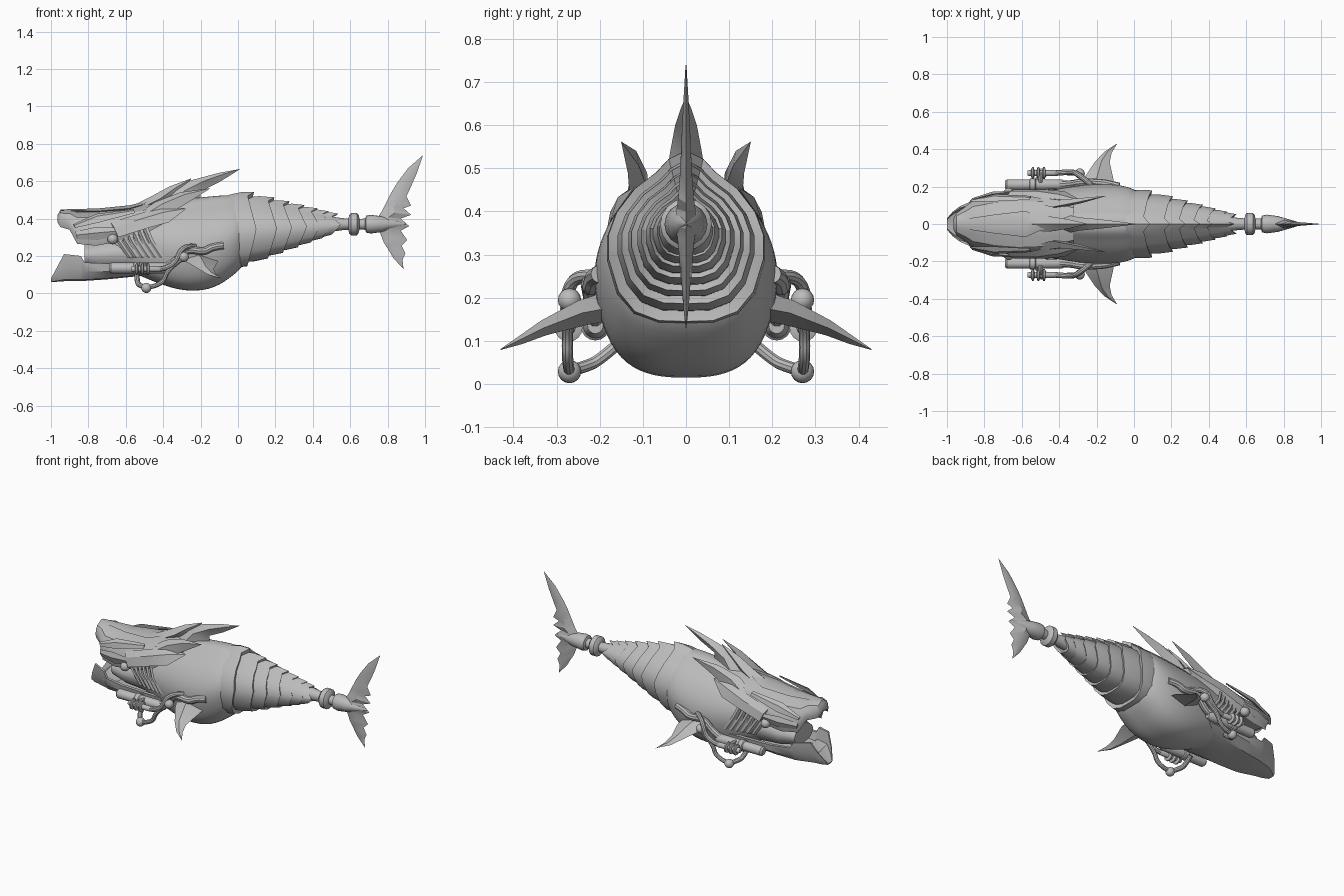
import bpy, bmesh, math
from mathutils import Vector

if "Cube" in bpy.data.objects:
    bpy.data.objects.remove(bpy.data.objects["Cube"])

grey = bpy.data.materials.new("plain grey")
grey.use_nodes = True
grey.diffuse_color = (0.5, 0.5, 0.5, 1)
grey.node_tree.nodes["Principled BSDF"].inputs["Base Color"].default_value = (0.5, 0.5, 0.5, 1)
made = []


def add_object(name, mesh):
    mesh.materials.clear()
    mesh.materials.append(grey)
    ob = bpy.data.objects.new(name, mesh)
    bpy.context.scene.collection.objects.link(ob)
    made.append(ob)
    return ob


def loft(name, rings):
    """Skin a row of equal rings of points and cap both ends."""
    bm = bmesh.new()
    rows = [[bm.verts.new(p) for p in ring] for ring in rings]
    n = len(rows[0])
    for a, b in zip(rows, rows[1:]):
        for i in range(n):
            j = (i + 1) % n
            bm.faces.new((a[i], a[j], b[j], b[i]))
    bm.faces.new(rows[0])
    bm.faces.new(rows[-1])
    bmesh.ops.remove_doubles(bm, verts=bm.verts, dist=1e-5)
    bmesh.ops.recalc_face_normals(bm, faces=bm.faces)
    mesh = bpy.data.meshes.new(name)
    bm.to_mesh(mesh)
    bm.free()
    return add_object(name, mesh)


def section(x, low, high, width, half, shift=None):
    """Mirrored cross-section from a half outline of (width, height) fractions."""
    both = half + [(-a, h) for a, h in half[-2:0:-1]]
    ring = []
    for a, h in both:
        dx, dz = shift(h) if shift else (0, 0)
        ring.append((x + dx, a * width, low + (high - low) * h + dz))
    return ring


def hull(name, stations, half):
    return loft(name, [section(*s, half) for s in stations])


def lathe(name, profile, y=0, z=0, sides=16):
    """Turn (x, radius) points about a line along x."""
    turn = [math.tau * k / sides for k in range(sides)]
    return loft(name, [[(x, y + r * math.cos(t), z + r * math.sin(t)) for t in turn]
                       for x, r in profile])


def blade(name, stations, normal):
    """Lens-shaped fin from (leading point, trailing point, half thickness)."""
    n = Vector(normal).normalized()
    rings = []
    for lead, trail, t in stations:
        a, b = Vector(lead), Vector(trail)
        mid = a.lerp(b, 0.45)
        rings.append([a, mid + n * t, b, mid - n * t])
    return loft(name, rings)


def tube(name, points, radius):
    cu = bpy.data.curves.new(name, "CURVE")
    cu.dimensions = "3D"
    cu.bevel_depth, cu.bevel_resolution, cu.use_fill_caps = radius, 3, True
    sp = cu.splines.new("NURBS")
    sp.points.add(len(points) - 1)
    for p, co in zip(sp.points, points):
        p.co = (*co, 1)
    sp.order_u, sp.use_endpoint_u, sp.resolution_u = 3, True, 5
    temp = bpy.data.objects.new(name + " path", cu)
    bpy.context.scene.collection.objects.link(temp)
    dg = bpy.context.evaluated_depsgraph_get()
    mesh = bpy.data.meshes.new_from_object(temp.evaluated_get(dg))
    bpy.data.objects.remove(temp)
    return add_object(name, mesh)


def ball(name, centre, r):
    x, y, z = centre
    arc = [math.pi * k / 10 for k in range(11)]
    return lathe(name, [(x - r * math.cos(t), max(r * math.sin(t), 1e-6)) for t in arc], y, z)


# Main body: round belly, narrow back
trunk = [(0, 0), (.35, .005), (.66, .06), (.87, .18), (1, .38), (1, .52),
         (.89, .66), (.66, .8), (.38, .9), (.22, .98), (0, 1)]
body = hull("body", [(-.7, .17, .38, .1), (-.56, .11, .45, .16), (-.4, .04, .49, .19),
                     (-.26, .005, .51, .213), (-.12, .025, .525, .215),
                     (-.02, .1, .53, .2), (.06, .17, .51, .155)], trunk)
body.modifiers.new("smooth", "SUBSURF").levels = 2
body.modifiers["smooth"].render_levels = 2


# Overlapping tail scales, each with a backward point on top
def scale_ring(x, grow):
    f = (x - .06) / .5
    low, high, w = .14 + .18 * f, .53 - .12 * f, (.182 - .135 * f) * grow
    mid, tall = (low + high) / 2, (high - low) / 2 * grow

    def chevron(h):
        return (-.015, .012) if h == 1 else (-.05 * abs(2 * h - 1), 0)
    return section(x, mid - tall, mid + tall, w, trunk, chevron)


rears = [.1, .21, .29, .37, .44, .5, .55]
for i, x in enumerate(rears):
    front = rears[i - 1] - .05 if i else -.03
    loft(f"tail_scale_{i + 1}", [scale_ring(front, .84), scale_ring((front + x) / 2, .97),
                                 scale_ring(x, 1.05), scale_ring(x - .01, .8)])

# Tail joint and tail fin
lathe("tail_joint", [(.5, .04), (.56, .032), (.59, .03), (.595, .05), (.605, .06), (.635, .06),
                     (.645, .048), (.65, .028), (.68, .03), (.685, .045), (.71, .05),
                     (.77, .042), (.83, .025), (.9, .003)], 0, .37)
tail = [(.99, .74, .99, .74, .001), (.91, .67, .955, .64, .006), (.85, .59, .92, .56, .01),
        (.82, .54, .9, .52, .012), (.8, .5, .925, .47, .014), (.785, .47, .885, .455, .016),
        (.77, .44, .925, .42, .018), (.75, .41, .87, .4, .022), (.74, .37, .915, .36, .024),
        (.75, .345, .87, .335, .02), (.765, .31, .905, .285, .016), (.78, .27, .875, .255, .014),
        (.8, .24, .895, .215, .01), (.83, .19, .88, .18, .007), (.885, .13, .885, .13, .001)]
blade("tail_fin", [((a, 0, b), (c, 0, d), t) for a, b, c, d, t in tail], (0, 1, 0))

# Head: upper jaw with curled snout, and a hollow lower jaw
skull = [(0, .25), (.75, .15), (.9, 0), (1, .25), (.93, .55), (.72, .82), (.4, .93), (.12, 1), (0, 1)]
hull("upper_jaw", [(-.965, .38, .42, .03), (-.95, .355, .445, .06), (-.9, .34, .447, .095),
                   (-.86, .265, .435, .13), (-.76, .255, .44, .155), (-.62, .28, .45, .17),
                   (-.48, .31, .48, .165), (-.32, .36, .5, .12)], skull)
bowl = [(0, 0), (.65, .06), (.95, .5), (1, 1), (.88, 1), (.78, .5), (0, .35)]
hull("lower_jaw", [(-1, .06, .08, .03), (-.97, .062, .135, .065), (-.93, .065, .21, .095),
                   (-.84, .065, .2, .135), (-.82, .067, .165, .14), (-.7, .075, .16, .16),
                   (-.55, .09, .165, .175), (-.42, .1, .16, .17)], bowl)
hull("throat", [(-.82, .15, .27, .09), (-.72, .13, .3, .12), (-.55, .12, .35, .14)], trunk)
blade("nose_ridge", [((-.95, -.02, .445), (-.95, .02, .445), .004),
                     ((-.75, -.05, .44), (-.75, .05, .44), .014),
                     ((-.58, -.07, .455), (-.58, .07, .455), .016),
                     ((-.42, 0, .5), (-.42, 0, .5), .01)], (0, 0, 1))

# Back fins on the centre line
blade("front_back_fin", [((-.62, 0, .44), (-.4, 0, .47), .05), ((-.48, 0, .51), (-.34, 0, .5), .036),
                         ((-.37, 0, .57), (-.3, 0, .55), .022),
                         ((-.25, 0, .615), (-.25, 0, .612), .001)], (0, 1, 0))
blade("rear_back_fin", [((-.45, 0, .49), (-.2, 0, .49), .045), ((-.36, 0, .55), (-.2, 0, .545), .035),
                        ((-.25, 0, .605), (-.1, 0, .595), .025),
                        ((-.1, 0, .645), (-.04, 0, .632), .012),
                        ((.01, 0, .665), (.01, 0, .664), .001)], (0, 1, 0))

# Parts found on both sides
for s, side in ((1, "left"), (-1, "right")):
    def P(x, y, z):
        return (x, y * s, z)

    blade(side + "_horn", [(P(-.56, .12, .41), P(-.48, .14, .37), .02),
                           (P(-.44, .09, .49), P(-.36, .13, .43), .026),
                           (P(-.31, .115, .54), P(-.26, .135, .49), .018),
                           (P(-.15, .15, .562), P(-.15, .15, .56), .001)], P(0, .8, .6))
    blade(side + "_shoulder_plate", [(P(-.68, .15, .38), P(-.64, .185, .3), .012),
                                     (P(-.55, .145, .42), P(-.48, .185, .35), .016),
                                     (P(-.42, .12, .46), P(-.37, .175, .38), .016),
                                     (P(-.28, .12, .455), P(-.28, .125, .45), .002)], P(0, .8, .6))
    blade(side + "_brow", [(P(-.88, .12, .37), P(-.87, .13, .35), .004),
                           (P(-.76, .12, .425), P(-.74, .16, .38), .014),
                           (P(-.56, .13, .45), P(-.55, .15, .43), .004)], P(0, .8, .6))
    blade(side + "_cheek", [(P(-.87, .13, .33), P(-.86, .13, .29), .008),
                            (P(-.76, .16, .355), P(-.75, .158, .285), .014),
                            (P(-.62, .175, .35), P(-.6, .17, .32), .006)], (0, 1, 0))
    ball(side + "_eye", P(-.67, .165, .29), .028)

    # Gill slats
    for i in range(6):
        x, y = -.68 + .034 * i, .125 + .007 * i
        blade(f"{side}_gill_{i + 1}", [(P(x, y, .35), P(x + .03, y + .012, .35), .006),
                                       (P(x + .03, y + .018, .28), P(x + .06, y + .03, .28), .008),
                                       (P(x + .09, y + .02, .19), P(x + .12, y + .025, .19), .006)],
              (0, 1, 0))

    # Chest fin
    blade(side + "_chest_fin", [(P(-.31, .16, .19), P(-.11, .16, .18), .035),
                                (P(-.27, .24, .165), P(-.11, .24, .165), .03),
                                (P(-.21, .33, .13), P(-.13, .33, .13), .018),
                                (P(-.16, .385, .1), P(-.12, .38, .105), .01),
                                (P(-.09, .43, .08), P(-.09, .43, .08), .001)], P(0, .4, 1))

    # Side canister, its rail and its hoses
    lathe(side + "_canister", [(-.69, .02), (-.68, .029), (-.56, .029), (-.555, .034), (-.53, .034),
                               (-.525, .029), (-.39, .029), (-.36, .018)], s * .21, .135)
    tube(side + "_rail", [P(-.4, .21, .14), P(-.34, .21, .16), P(-.28, .225, .24),
                          P(-.18, .22, .22), P(-.14, .215, .25), P(-.08, .2, .255)], .021)
    lathe(side + "_valve_core", [(-.57, .012), (-.56, .016), (-.42, .016), (-.41, .01)], s * .272, .13)
    for i in range(3):
        x = -.55 + .03 * i
        lathe(f"{side}_valve_disc_{i + 1}", [(x, .02), (x + .005, .032), (x + .013, .032), (x + .018, .02)],
              s * .272, .13)
    tube(side + "_valve_strut", [P(-.5, .2, .14), P(-.5, .24, .17), P(-.5, .275, .13)], .012)
    tube(side + "_lower_hose", [P(-.54, .15, .1), P(-.54, .2, .055), P(-.52, .235, .04),
                                P(-.49, .27, .03)], .014)
    tube(side + "_outer_hose", [P(-.49, .27, .03), P(-.4, .275, .045), P(-.38, .275, .13),
                                P(-.29, .27, .19)], .013)
    tube(side + "_upper_hose", [P(-.42, .272, .13), P(-.34, .28, .14), P(-.3, .27, .26),
                                P(-.23, .21, .25)], .015)
    ball(side + "_hose_joint", P(-.49, .27, .029), .027)
    ball(side + "_hose_elbow", P(-.29, .27, .195), .027)

# Soft shading, with crisp edges kept
for ob in made:
    bpy.ops.object.select_all(action="DESELECT")
    ob.select_set(True)
    bpy.context.view_layer.objects.active = ob
    bpy.ops.object.shade_smooth_by_angle(angle=math.radians(70 if ob is body else 32))
